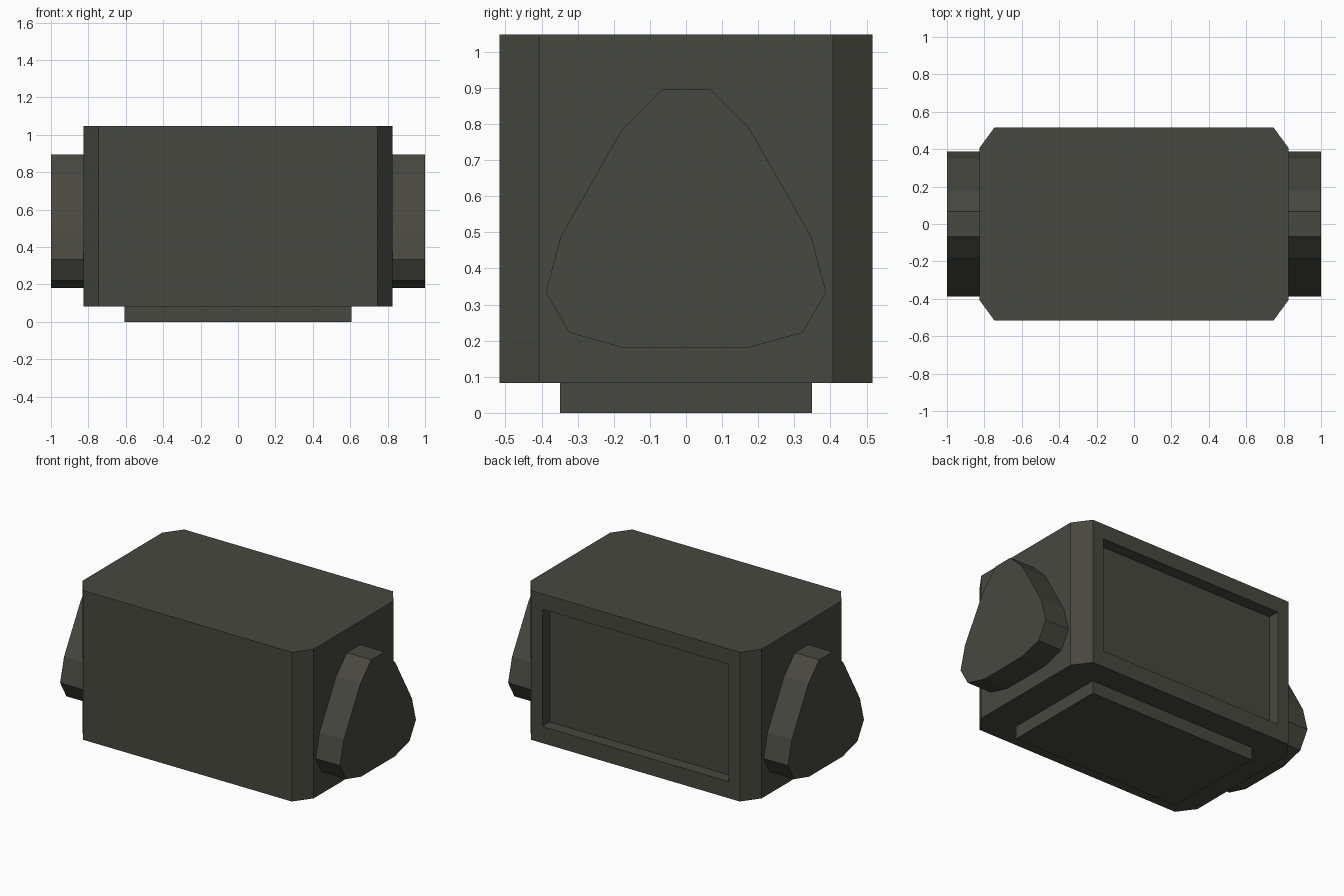
import bpy, bmesh
from mathutils import Vector

if "Cube" in bpy.data.objects:
    bpy.data.objects.remove(bpy.data.objects["Cube"])

casing = bpy.data.materials.new("dark_olive_grey")
casing.diffuse_color = (0.065, 0.065, 0.052, 1)
casing.use_nodes = True
casing.node_tree.nodes["Principled BSDF"].inputs["Base Color"].default_value = casing.diffuse_color


def prism(bm, points, offset):
    """Extrude a flat outline along an offset vector."""
    face = bm.faces.new([bm.verts.new(p) for p in points])
    ret = bmesh.ops.extrude_face_region(bm, geom=[face], use_keep_orig=True)
    verts = [v for v in ret["geom"] if isinstance(v, bmesh.types.BMVert)]
    bmesh.ops.translate(bm, verts=verts, vec=Vector(offset))
    bmesh.ops.recalc_face_normals(bm, faces=bm.faces[:])


def finish(bm, name):
    mesh = bpy.data.meshes.new(name)
    bm.to_mesh(mesh)
    bm.free()
    mesh.materials.append(casing)
    bpy.context.collection.objects.link(bpy.data.objects.new(name, mesh))


# Main body: box with chamfered vertical corners
bm = bmesh.new()
quarter = [(0.826, 0.407), (0.746, 0.516)]
half = quarter + [(-x, y) for x, y in reversed(quarter)]
plan = half + [(-x, -y) for x, y in half]
prism(bm, [(x, y, 0.083) for x, y in plan], (0, 0, 0.964))

# Recessed panel in the back face
bm.normal_update()
back = next(f for f in bm.faces if f.normal.y > 0.99)
bmesh.ops.inset_region(bm, faces=[back], thickness=0.08)
for v in back.verts:
    v.co.x = 0.666 if v.co.x > 0 else -0.666
    v.co.z = 0.948 if v.co.z > 0.5 else 0.19
ret = bmesh.ops.extrude_discrete_faces(bm, faces=[back])
bmesh.ops.translate(bm, verts=ret["faces"][0].verts[:], vec=Vector((0, -0.077, 0)))
finish(bm, "body")

# Low plinth
bm = bmesh.new()
prism(bm, [(x, y, 0) for x, y in ((-0.608, -0.349), (0.608, -0.349),
                                  (0.608, 0.349), (-0.608, 0.349))], (0, 0, 0.083))
finish(bm, "plinth")

# Rounded triangular side pods
right = [(0.067, 0.895), (0.177, 0.785), (0.347, 0.488),
         (0.388, 0.334), (0.323, 0.222), (0.172, 0.18)]
outline = right + [(-y, z) for y, z in reversed(right)]
for side, name in ((1, "right_pod"), (-1, "left_pod")):
    bm = bmesh.new()
    prism(bm, [(side * 0.82, y, z) for y, z in outline], (side * 0.18, 0, 0))
    finish(bm, name)
